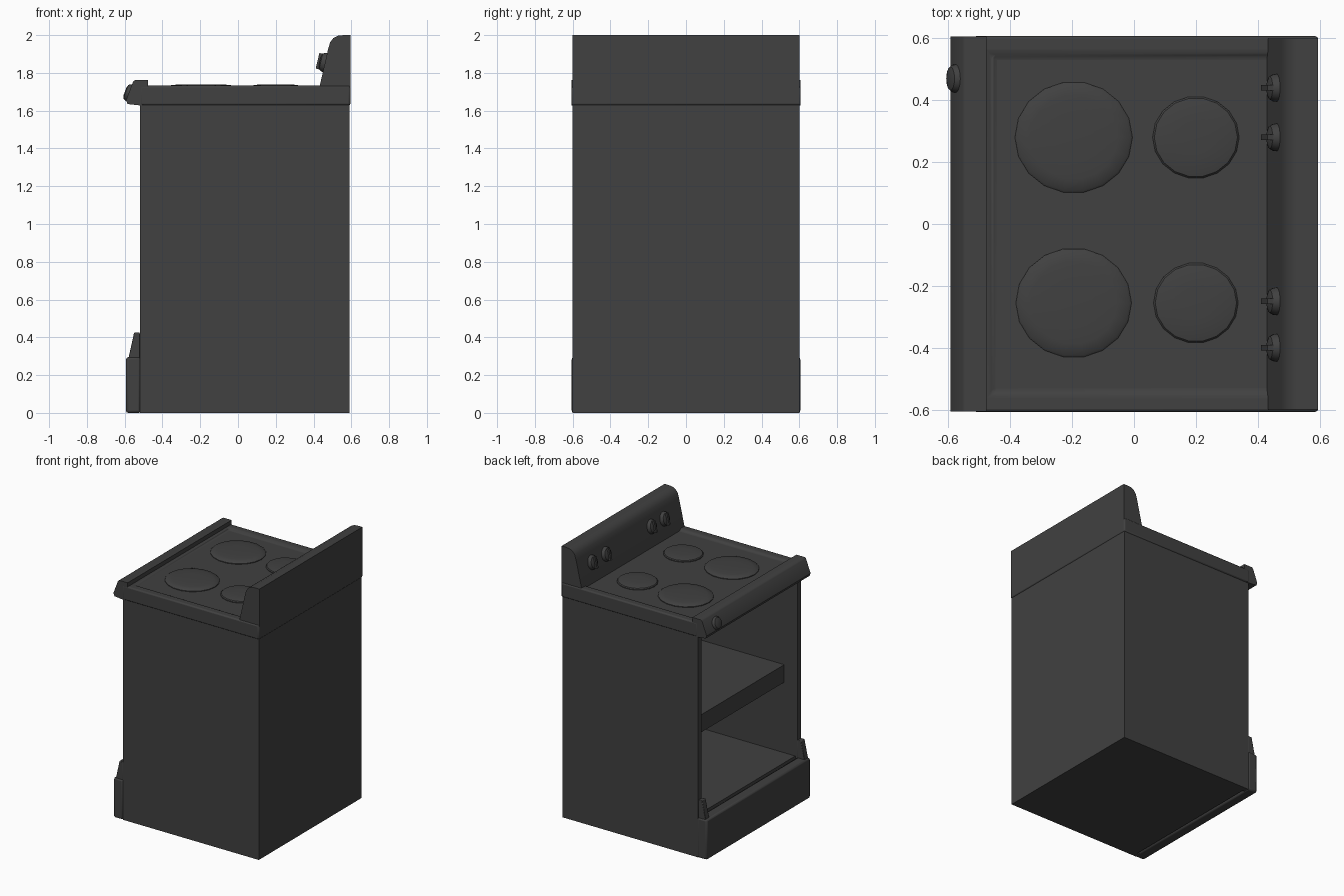
import bpy, bmesh, math
from mathutils import Matrix, Vector

cube = bpy.data.objects.get("Cube")
if cube:
    bpy.data.objects.remove(cube, do_unlink=True)

enamel = bpy.data.materials.new("charcoal enamel")
enamel.use_nodes = True
COLOUR = (0.052, 0.052, 0.052, 1)
enamel.diffuse_color = COLOUR
enamel.node_tree.nodes["Principled BSDF"].inputs["Base Color"].default_value = COLOUR


def finish(name, bm, bevel=0.0, smooth=True):
    bmesh.ops.recalc_face_normals(bm, faces=bm.faces)
    mesh = bpy.data.meshes.new(name)
    bm.to_mesh(mesh)
    bm.free()
    mesh.materials.append(enamel)
    ob = bpy.data.objects.new(name, mesh)
    bpy.context.collection.objects.link(ob)
    if bevel:
        mod = ob.modifiers.new("Bevel", "BEVEL")
        mod.width = bevel
        mod.segments = 2
        mod.limit_method = "ANGLE"
    if smooth:
        bpy.ops.object.select_all(action="DESELECT")
        ob.select_set(True)
        bpy.context.view_layer.objects.active = ob
        bpy.ops.object.shade_smooth_by_angle(angle=math.radians(35))
    return ob


def box(name, x, y, z, bevel=0.0):
    bm = bmesh.new()
    bmesh.ops.create_cube(bm, size=1)
    for v in bm.verts:
        v.co = [lo + (c + 0.5) * (hi - lo) for c, (lo, hi) in zip(v.co, (x, y, z))]
    return finish(name, bm, bevel, bevel > 0)


def extrude_profile(name, points, y0, y1, bevel=0.0):
    """Sweep an x-z outline from y0 to y1."""
    bm = bmesh.new()
    face = bm.faces.new([bm.verts.new((x, y0, z)) for x, z in points])
    out = bmesh.ops.extrude_face_region(bm, geom=[face])
    moved = [g for g in out["geom"] if isinstance(g, bmesh.types.BMVert)]
    bmesh.ops.translate(bm, verts=moved, vec=(0, y1 - y0, 0))
    return finish(name, bm, bevel)


def lathe(name, rings, centre, normal=(0, 0, 1), squash=1.0, bar=None):
    """Stack of (radius, height) rings along a normal, with an optional grip bar."""
    bm = bmesh.new()
    last = None
    for r, h in rings:
        ring = [bm.verts.new((r * math.cos(a), r * squash * math.sin(a), h))
                for a in (math.tau * i / 18 for i in range(18))]
        if last:
            for i in range(18):
                j = (i + 1) % 18
                bm.faces.new((last[i], last[j], ring[j], ring[i]))
        else:
            bm.faces.new(ring)
        last = ring
    bm.faces.new(last)
    if bar:
        length, width, height = bar
        m = Matrix.Translation((0, 0, height / 2)) @ Matrix.Diagonal((length, width, height, 1))
        bmesh.ops.create_cube(bm, size=1, matrix=m)
    turn = Vector((0, 0, 1)).rotation_difference(Vector(normal)).to_matrix().to_4x4()
    bmesh.ops.transform(bm, matrix=Matrix.Translation(centre) @ turn, verts=bm.verts)
    return finish(name, bm)


# Cabinet: open towards -x
for side, s in (("left", 1), ("right", -1)):
    ys = sorted((s * 0.6, s * 0.56))
    box(f"{side}_side_panel", (-0.52, 0.59), ys, (0, 1.65))
    # Door hinge bracket above the plinth
    extrude_profile(f"{side}_hinge_bracket",
                    [(-0.582, 0.28), (-0.55, 0.425), (-0.52, 0.425), (-0.52, 0.28)],
                    s * 0.555, s * 0.598, 0.004)
box("back_panel", (0.55, 0.59), (-0.56, 0.56), (0, 1.65))
box("oven_floor", (-0.50, 0.55), (-0.56, 0.56), (0, 0.30))
box("oven_shelf", (-0.41, 0.55), (-0.56, 0.56), (0.82, 0.95))
box("plinth", (-0.593, -0.515), (-0.605, 0.605), (0, 0.295), 0.012)

# Cooktop with a shallow recessed field
bm = bmesh.new()
bmesh.ops.create_cube(bm, size=1)
for v in bm.verts:
    v.co = (0.0375 + v.co.x * 1.115, v.co.y * 1.214, 1.68 + v.co.z * 0.104)
bm.normal_update()
top = max(bm.faces, key=lambda f: f.normal.z)
bmesh.ops.inset_region(bm, faces=[top], thickness=0.075)
bmesh.ops.inset_region(bm, faces=[top], thickness=0.02, depth=-0.012)
finish("cooktop", bm, 0.012)

# Hotplates
for name, x, y, r in (("large_hotplate_left", -0.195, 0.28, 0.19),
                      ("large_hotplate_right", -0.195, -0.255, 0.187),
                      ("small_hotplate_left", 0.2, 0.28, 0.14),
                      ("small_hotplate_right", 0.2, -0.255, 0.137)):
    lathe(name, [(r, 0), (r, 0.008), (r * 0.96, 0.014), (r * 0.75, 0.02), (r * 0.35, 0.022)],
          (x, y, 1.717), squash=0.95)

# Front control rail
extrude_profile("front_rail",
                [(-0.52, 1.628), (-0.585, 1.635), (-0.593, 1.655), (-0.555, 1.755),
                 (-0.545, 1.762), (-0.477, 1.762), (-0.477, 1.64)], -0.606, 0.606)

# Backsplash with a rounded top
extrude_profile("backsplash",
                [(0.43, 1.72), (0.478, 1.93), (0.488, 1.962), (0.505, 1.985), (0.53, 1.997),
                 (0.56, 2.0), (0.595, 2.0), (0.595, 1.72)], -0.6, 0.6)

# Knobs
rings = [(0.052, -0.005), (0.05, 0.01), (0.042, 0.022), (0.024, 0.028)]
for i, y in enumerate((0.44, 0.28, -0.25, -0.4)):
    lathe(f"burner_knob_{i + 1}", rings, (0.46, y, 1.855), (-0.97, 0, 0.23), 0.88,
          (0.085, 0.017, 0.04))
lathe("oven_knob", [(r * 0.9, h * 0.8) for r, h in rings], (-0.577, 0.47, 1.695),
      (-0.935, 0, 0.355))
